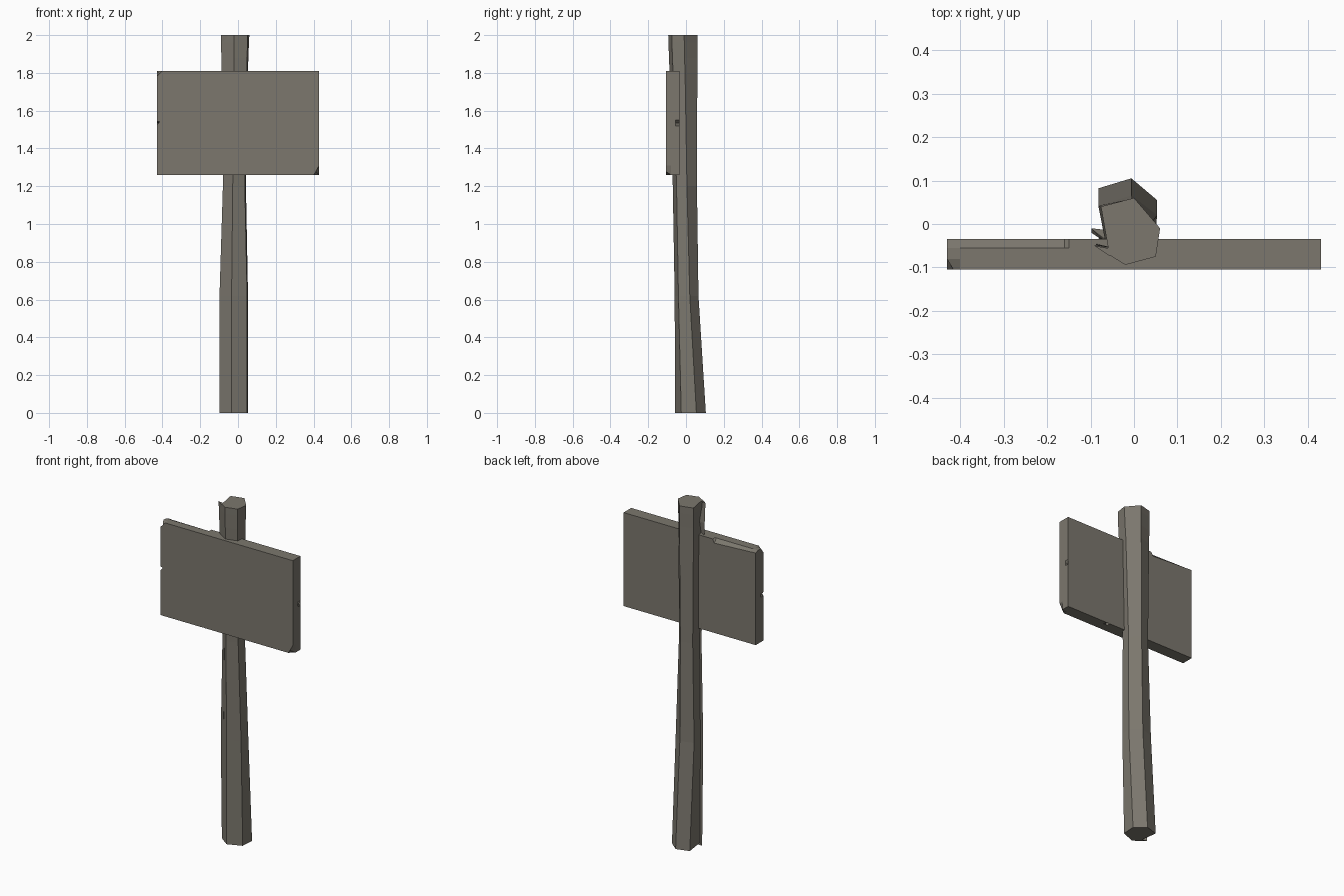
import bpy, bmesh

if "Cube" in bpy.data.objects:
    bpy.data.objects.remove(bpy.data.objects["Cube"])

wood = bpy.data.materials.new("weathered_wood")
wood.diffuse_color = (0.2, 0.185, 0.155, 1)
wood.use_nodes = True
wood.node_tree.nodes["Principled BSDF"].inputs["Base Color"].default_value = wood.diffuse_color


def loft(name, rings):
    """Skin equal-length closed rings and cap both ends."""
    bm = bmesh.new()
    loops = [[bm.verts.new(p) for p in ring] for ring in rings]
    for a, b in zip(loops, loops[1:]):
        for i in range(len(a)):
            j = (i + 1) % len(a)
            bm.faces.new((a[i], a[j], b[j], b[i]))
    bm.faces.new(loops[0])
    bm.faces.new(loops[-1])
    bmesh.ops.triangulate(bm, faces=[f for f in bm.faces if len(f.verts) > 4])
    bmesh.ops.recalc_face_normals(bm, faces=bm.faces)
    me = bpy.data.meshes.new(name)
    bm.to_mesh(me)
    bm.free()
    me.materials.append(wood)
    ob = bpy.data.objects.new(name, me)
    bpy.context.collection.objects.link(ob)
    return ob


# Post: crooked hexagonal trunk; the last point of each ring forms the chip
post_rings = [
    (0.0, [(-.082, .082), (-.006, .105), (.053, .055), (.048, -.025), (-.034, -.058), (-.098, -.01), (-.066, -.034)]),
    (0.62, [(-.082, .042), (-.006, .066), (.053, .02), (.048, -.04), (-.034, -.06), (-.098, -.02), (-.066, -.04)]),
    (1.2, [(-.068, .035), (-.004, .058), (.042, .005), (.036, -.05), (-.028, -.07), (-.08, -.03), (-.054, -.05)]),
    (1.8, [(-.074, .037), (0, .06), (.052, -.005), (.046, -.068), (-.02, -.087), (-.086, -.046), (-.053, -.0665)]),
    (1.88, [(-.075, .038), (0, .06), (.055, -.008), (.048, -.072), (-.02, -.09), (-.088, -.048), (-.05, -.054)]),
    (1.96, [(-.076, .04), (0, .06), (.058, -.009), (.05, -.074), (-.02, -.093), (-.09, -.05), (-.057, -.066)]),
    (2.0, [(-.076, .04), (0, .06), (.06, -.01), (.05, -.075), (-.02, -.094), (-.091, -.05), (-.056, -.074)]),
]
loft("post", [[(x, y, z) for x, y in pts] for z, pts in post_rings])

# Board: rectangular outline with spare points wherever an edge is cracked
W, B, T = 0.43, 1.26, 1.81
outline = [
    (-W, B), (-.165, B), (-.15, B), (-.14, B), (.14, B), (.15, B), (.165, B),
    (W - .03, B), (W, B), (W, B + .05), (W, 1.52), (W, 1.535), (W, 1.55), (W, T),
    (-.15, T), (-.16, T), (-W + .03, T), (-W, T), (-W, T - .03),
    (-W, 1.545), (-W, 1.535), (-W, 1.525),
]


def edge_ring(y, changes):
    pts = list(outline)
    for i, p in changes.items():
        pts[i] = p
    return [(x, y, z) for x, z in pts]


# Cracks and broken corners stay on one face, leaving the silhouette whole
front = {2: (-.148, B + .06), 8: (W - .018, B + .018),
         17: (-W + .015, T - .015), 20: (-W + .045, 1.535)}
back = {5: (.148, B + .06), 11: (W - .045, 1.535),
        15: (-.16, T - .022), 16: (-W + .03, T - .01), 17: (-W, T - .008)}
loft("sign_board", [
    edge_ring(-.105, front), edge_ring(-.08, {}),
    edge_ring(-.055, {}), edge_ring(-.034, back)])
